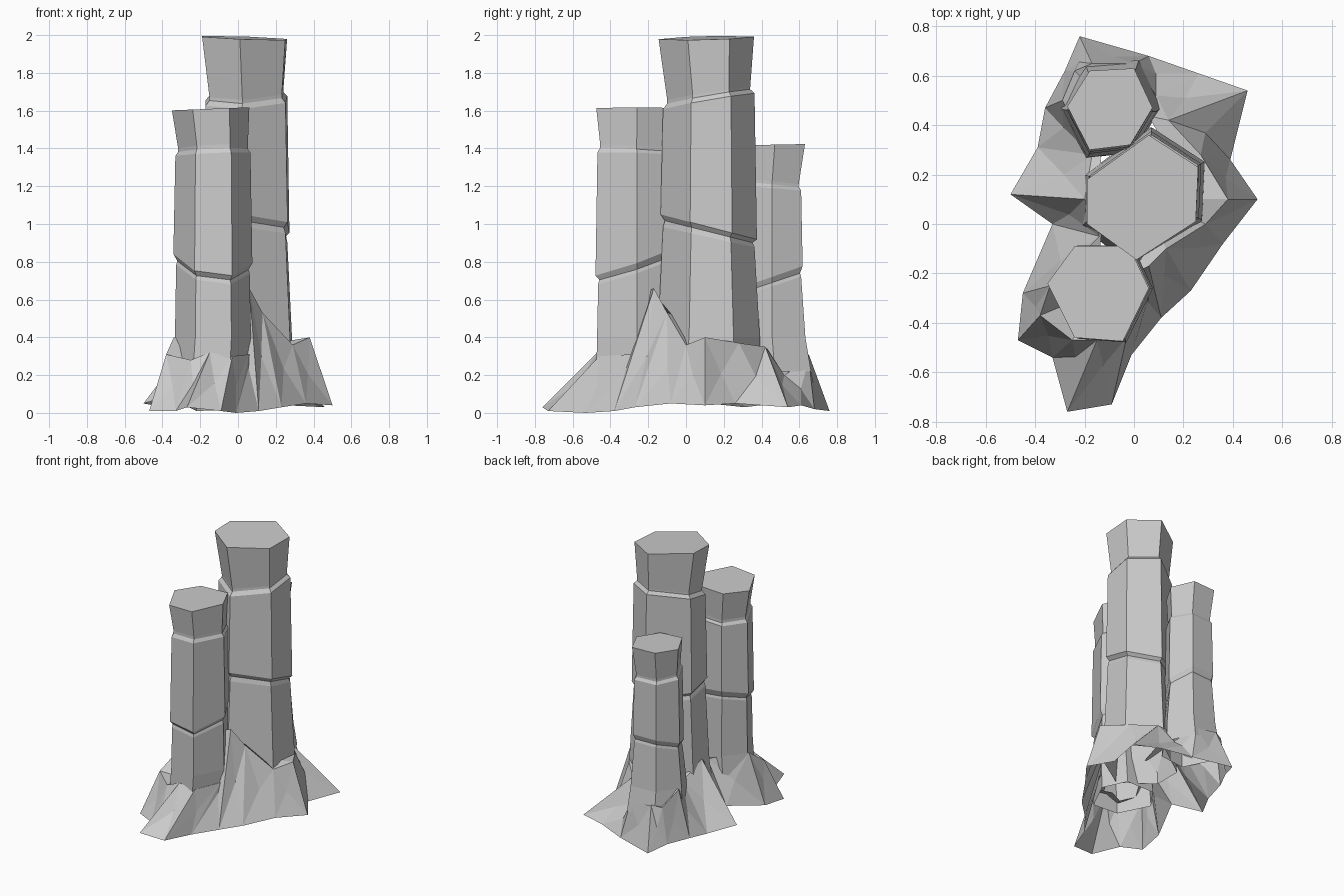
import bpy, bmesh
from mathutils import Vector

if "Cube" in bpy.data.objects:
    bpy.data.objects.remove(bpy.data.objects["Cube"])


def finish(bm, name):
    mesh = bpy.data.meshes.new(name)
    bm.to_mesh(mesh)
    bm.free()
    ob = bpy.data.objects.new(name, mesh)
    bpy.context.collection.objects.link(ob)
    return ob


def centre(outline):
    return sum((Vector(p) for p in outline), Vector((0, 0))) / len(outline)


def column(name, outline, levels, shift):
    """Stack scaled copies of the outline; each level is (z, scale, x tilt, y tilt).
    The middle levels are offset sideways by shift."""
    bm = bmesh.new()
    c = centre(outline)
    rings = []
    for k, (z, s, tx, ty) in enumerate(levels):
        off = Vector(shift) if 0 < k < len(levels) - 1 else Vector((0, 0))
        ring = []
        for p in outline:
            d = (Vector(p) - c) * s
            q = c + d + off
            ring.append(bm.verts.new((q.x, q.y, z + tx * d.x + ty * d.y)))
        rings.append(ring)
    n = len(outline)
    for a, b in zip(rings, rings[1:]):
        for i in range(n):
            j = (i + 1) % n
            bm.faces.new((a[i], a[j], b[j], b[i]))
    bm.faces.new(rings[-1])
    bmesh.ops.recalc_face_normals(bm, faces=bm.faces)
    return finish(bm, name)


# Hexagonal column outlines, counter-clockwise
tall = [(.26, .23), (.06, .36), (-.19, .18), (-.19, 0), (.01, -.145), (.25, .01)]
front = [(.06, -.26), (-.02, -.09), (-.24, -.09), (-.35, -.24), (-.24, -.46), (-.045, -.475)]
back = [(.075, .47), (0, .63), (-.18, .62), (-.27, .476), (-.18, .30), (-.015, .32)]

# Columns with split joints
column("tall_column", tall, [
    (.22, 1.12, 0, 0), (.40, 1.07, 0, 0), (.93, .96, 0, -.22), (.96, .92, 0, -.25),
    (.985, 1.01, 0, -.26), (1.65, .96, .03, .17), (1.675, .87, .03, .17),
    (1.69, .87, .03, .15), (1.985, 1, -.04, .03)], (.01, .013))
column("front_column", front, [
    (.2, 1.0, 0, 0), (.40, .98, 0, 0), (.755, .95, -.1, .33), (.775, .92, -.1, .33),
    (.81, 1.02, -.1, .35), (1.37, .97, .04, -.03), (1.39, .9, .04, -.05),
    (1.41, .9, .04, -.05), (1.61, 1, .04, 0)], (.012, 0))
column("back_column", back, [
    (.22, 1.2, 0, 0), (.40, 1.1, 0, 0), (.67, .96, 0, .33), (.69, .92, 0, .33),
    (.72, 1.01, 0, .35), (1.19, .96, 0, -.08), (1.21, .88, 0, -.1),
    (1.225, .88, 0, -.1), (1.42, 1, 0, .02)], (0, -.014))

# Rubble skirt: ground outline and matching crest around the columns
ground = [
    (-.22, .76, .01), (.06, .68, .02), (.26, .61, .04), (.46, .54, .03), (.39, .26, .05),
    (.5, .1, .04), (.36, -.08, .05), (.23, -.27, .03), (.11, -.38, .01), (-.01, -.53, 0),
    (-.09, -.73, .01), (-.27, -.76, .03), (-.33, -.54, .01), (-.47, -.47, .01), (-.45, -.28, .03),
    (-.33, 0, .1), (-.5, .12, .05), (-.39, .31, .03), (-.36, .47, .05), (-.28, .62, .04)]
crest = [
    (-.17, .65, .31), (0, .65, .28), (.09, .52, .2), (.14, .42, .35), (.27, .28, .37),
    (.38, .1, .40), (.29, 0, .36), (.13, -.1, .53), (.06, -.17, .66), (.06, -.29, .31),
    (-.03, -.46, .3), (-.15, -.47, .32), (-.25, -.47, .28), (-.38, -.37, .31), (-.34, -.25, .4),
    (-.14, -.05, .38), (-.2, .1, .45), (-.17, .28, .35), (-.29, .5, .4), (-.24, .62, .3)]

bm = bmesh.new()
centres = [centre(o) for o in (tall, front, back)]
outer = [bm.verts.new(p) for p in ground]
inner = [bm.verts.new(p) for p in crest]
tucked = []
for p in crest:  # tuck the crest into the nearest column
    c = min(centres, key=lambda q: (q - Vector(p[:2])).length)
    xy = Vector(p[:2]).lerp(c, .35)
    tucked.append(bm.verts.new((xy.x, xy.y, p[2] - .02)))
n = len(ground)
for i in range(n):
    j = (i + 1) % n
    # four facets per boulder, meeting at a slightly sunken point
    quad = (outer[i], inner[i], inner[j], outer[j])
    mid = sum((v.co for v in quad), Vector()) / 4
    inward = (inner[i].co + inner[j].co - outer[i].co - outer[j].co) / 2
    inward.z = -.06
    hub = bm.verts.new(mid + inward * .12)
    for a, b in zip(quad, quad[1:] + quad[:1]):
        bm.faces.new((a, b, hub))
    bm.faces.new((inner[i], tucked[i], tucked[j], inner[j]))
bmesh.ops.recalc_face_normals(bm, faces=bm.faces)
finish(bm, "rubble_skirt")
